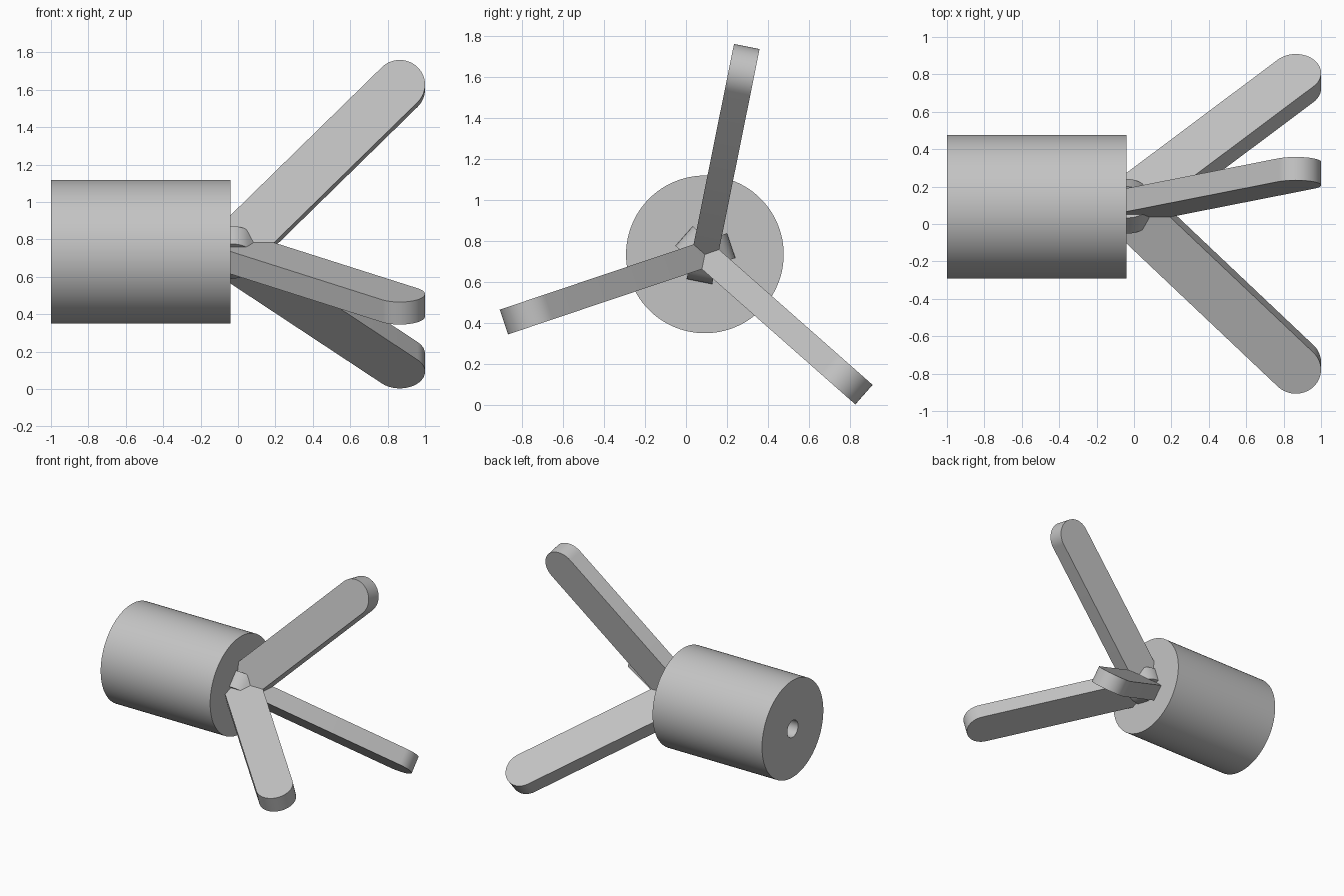
import bpy, bmesh
from math import cos, sin, pi, radians
from mathutils import Matrix, Vector

if "Cube" in bpy.data.objects:
    bpy.data.objects.remove(bpy.data.objects["Cube"], do_unlink=True)

AXIS = Vector((0, 0.092, 0.734))  # common axis, running along x

grey = bpy.data.materials.new("light_grey")
grey.use_nodes = True
grey.diffuse_color = (0.55, 0.55, 0.55, 1)
grey.node_tree.nodes["Principled BSDF"].inputs["Base Color"].default_value = (0.55, 0.55, 0.55, 1)


def finish(name, bm):
    bmesh.ops.recalc_face_normals(bm, faces=bm.faces)
    mesh = bpy.data.meshes.new(name)
    bm.to_mesh(mesh)
    bm.free()
    mesh.materials.append(grey)
    obj = bpy.data.objects.new(name, mesh)
    bpy.context.collection.objects.link(obj)
    bpy.ops.object.select_all(action="DESELECT")
    obj.select_set(True)
    bpy.context.view_layer.objects.active = obj
    bpy.ops.object.shade_smooth_by_angle(angle=radians(30))
    return obj


# Cylindrical body with a shaft hole in its far end: (x, radius) profile, lathed
profile = [(-0.3, 0), (-0.3, 0.067), (-1, 0.067), (-1, 0.384), (-0.04, 0.384), (-0.04, 0)]
bm = bmesh.new()
verts = [bm.verts.new(AXIS + Vector((x, 0, r))) for x, r in profile]
edges = [bm.edges.new(pair) for pair in zip(verts, verts[1:])]
bmesh.ops.spin(bm, geom=verts + edges, cent=AXIS, axis=(1, 0, 0), angle=2 * pi, steps=96)
bmesh.ops.remove_doubles(bm, verts=bm.verts, dist=0.0001)
finish("body", bm)


# Splayed prongs: rounded bars crossing the axis, tilted outward at 45 degrees
def prong(name, angle, radius=0.135, thickness=0.127, steps=24):
    start, end = Vector((-0.035, 0)), Vector((0.865, 0.898))
    slope = (end - start).angle_signed(Vector((1, 0)))
    outline = []
    for centre, turn in ((end, -pi / 2), (start, pi / 2)):
        for i in range(steps + 1):
            a = slope + turn + pi * i / steps
            outline.append(centre + radius * Vector((cos(a), sin(a))))
    bm = bmesh.new()
    face = bm.faces.new([bm.verts.new((p.x, -thickness / 2, p.y)) for p in outline])
    solid = bmesh.ops.extrude_face_region(bm, geom=[face])
    moved = [g for g in solid["geom"] if isinstance(g, bmesh.types.BMVert)]
    bmesh.ops.translate(bm, verts=moved, vec=(0, thickness, 0))
    place = Matrix.Translation(AXIS) @ Matrix.Rotation(angle - pi / 2, 4, "X")
    bmesh.ops.transform(bm, matrix=place, verts=bm.verts)
    finish(name, bm)


for i, name in enumerate(("upper_prong", "front_prong", "back_prong")):
    prong(name, radians(78.6 + 120 * i))
